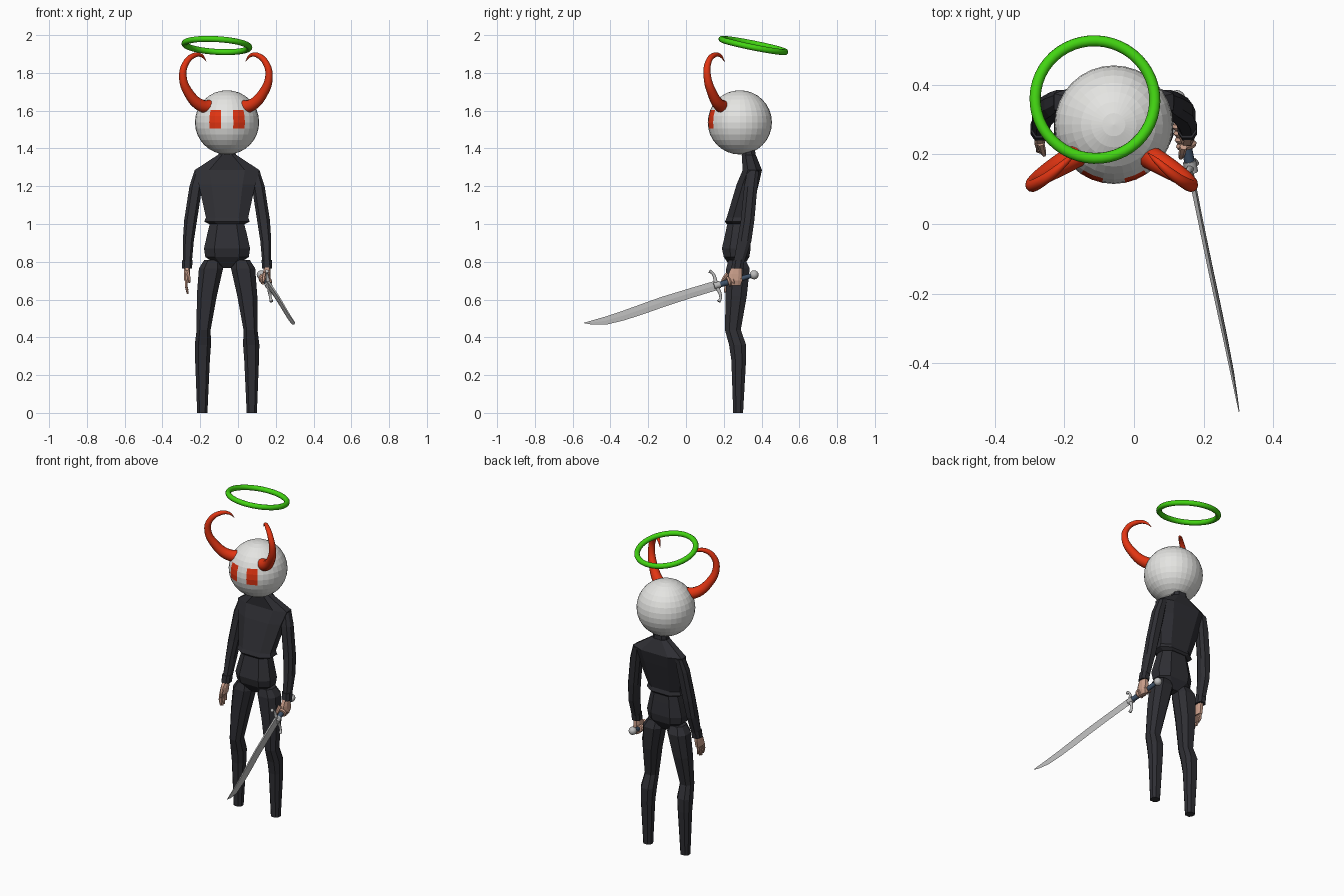
import bpy, bmesh, math
from mathutils import Matrix, Vector

if "Cube" in bpy.data.objects:
    bpy.data.objects.remove(bpy.data.objects["Cube"])

CX = -0.058  # centre line of the figure


def material(name, r, g, b):
    m = bpy.data.materials.new(name)
    m.diffuse_color = (r, g, b, 1)
    m.use_nodes = True
    m.node_tree.nodes["Principled BSDF"].inputs["Base Color"].default_value = m.diffuse_color
    return m


WHITE = material("head white", 0.78, 0.78, 0.76)
BLACK = material("suit black", 0.028, 0.028, 0.034)
RED = material("red", 0.76, 0.035, 0.006)
GREEN = material("halo green", 0.055, 0.66, 0.006)
SKIN = material("skin", 0.60, 0.35, 0.26)
STEEL = material("steel", 0.50, 0.50, 0.50)
BLUE = material("grip blue", 0.05, 0.085, 0.14)


def skin_rings(name, rings, mat):
    """Bridge rings of equal point count and cap both ends."""
    bm = bmesh.new()
    vs = [[bm.verts.new(p) for p in ring] for ring in rings]
    n = len(vs[0])
    for a, b in zip(vs, vs[1:]):
        for i in range(n):
            j = (i + 1) % n
            bm.faces.new((a[i], a[j], b[j], b[i]))
    bm.faces.new(vs[0])
    bm.faces.new(vs[-1])
    bmesh.ops.recalc_face_normals(bm, faces=bm.faces)
    me = bpy.data.meshes.new(name)
    bm.to_mesh(me)
    bm.free()
    me.materials.append(mat)
    ob = bpy.data.objects.new(name, me)
    bpy.context.collection.objects.link(ob)
    return ob


OCTAGON = [(1, -.45), (1, .45), (.55, 1), (-.55, 1), (-1, .45), (-1, -.45), (-.55, -1), (.55, -1)]


def body_part(name, sections, mat, side=1):
    """Octagonal loft; section = (x offset, half width, y front, y back, z)."""
    rings = []
    for dx, hw, y0, y1, z in sections:
        rings.append([(CX + side * dx + hw * u, (y0 + y1) / 2 + (y1 - y0) / 2 * v, z) for u, v in OCTAGON])
    return skin_rings(name, rings, mat)


def tube(name, pts, radii, mat, res=3, bevel=2):
    """Smooth tube through the points with a radius at each."""
    cu = bpy.data.curves.new(name, 'CURVE')
    cu.dimensions = '3D'
    cu.bevel_depth = 1
    cu.bevel_resolution = bevel
    cu.resolution_u = res
    cu.use_fill_caps = True
    sp = cu.splines.new('BEZIER')
    sp.bezier_points.add(len(pts) - 1)
    for bp, p, r in zip(sp.bezier_points, pts, radii):
        bp.co = p
        bp.radius = r
        bp.handle_left_type = bp.handle_right_type = 'AUTO'
    cu.materials.append(mat)
    ob = bpy.data.objects.new(name, cu)
    bpy.context.collection.objects.link(ob)
    bpy.ops.object.select_all(action='DESELECT')
    ob.select_set(True)
    bpy.context.view_layer.objects.active = ob
    bpy.ops.object.convert(target='MESH')
    bpy.ops.object.shade_smooth_by_angle(angle=math.radians(50))


# Head, with the two eyes painted on its faces by angle
bpy.ops.mesh.primitive_uv_sphere_add(segments=32, ring_count=16, radius=0.17, location=(CX, 0.285, 1.538))
head = bpy.context.object
head.name = "head"
head.data.materials.append(WHITE)
head.data.materials.append(RED)
for f in head.data.polygons:
    c = f.center
    turn = abs(math.degrees(math.atan2(c.x, -c.y)))
    tilt = math.degrees(math.asin(c.z / c.length))
    if 11.25 < turn < 33.75 and -11.25 < tilt < 22.5:
        f.material_index = 1

# Halo, tipped back
bpy.ops.mesh.primitive_torus_add(major_radius=0.172, minor_radius=0.016, major_segments=48, minor_segments=12)
halo = bpy.context.object
halo.name = "halo"
halo.matrix_world = Matrix.Translation((-0.112, 0.357, 1.945)) @ \
    Vector((0.06, 0.2, 1)).to_track_quat('Z', 'Y').to_matrix().to_4x4()
halo.data.materials.append(GREEN)
bpy.ops.object.shade_smooth_by_angle(angle=math.radians(50))

# Torso with flared hem, neck and pelvis
body_part("torso", [(0, .050, .295, .370, 1.365), (0, .172, .300, .402, 1.285), (0, .150, .268, .385, 1.21),
                    (0, .112, .216, .338, 1.035), (0, .120, .206, .345, 1.012), (0, .095, .215, .335, 1.00)], BLACK)
body_part("neck", [(0, .042, .300, .365, 1.42), (0, .048, .297, .368, 1.35)], BLACK)
body_part("pelvis", [(0, .090, .220, .330, 1.005), (0, .104, .208, .335, .95), (0, .122, .190, .342, .87),
                     (0, .115, .200, .335, .825), (0, .030, .240, .300, .768)], BLACK)

horn = [(.07, .215, 1.62), (.13, .18, 1.627), (.195, .14, 1.69), (.228, .113, 1.78),
        (.213, .116, 1.85), (.17, .145, 1.892), (.13, .18, 1.892), (.103, .205, 1.86)]
for s, word in ((-1, "left"), (1, "right")):
    # Curled horns
    tube(word + "_horn", [(CX - .006 + s * x, y, z) for x, y, z in horn],
         [.036, .033, .026, .020, .017, .014, .009, .001], RED, 6, 4)
    # Legs
    body_part(word + "_leg", [(.075, .045, .225, .315, .81), (.085, .064, .213, .337, .765), (.107, .053, .210, .322, .62),
                              (.124, .037, .206, .290, .44), (.128, .043, .228, .318, .36),
                              (.130, .039, .240, .318, .28), (.131, .027, .250, .302, 0)], BLACK, s)
    # Sleeves and cuffs
    body_part(word + "_arm", [(.148, .025, .325, .385, 1.28), (.165, .034, .308, .378, 1.20), (.193, .034, .290, .362, 1.02),
                              (.205, .029, .272, .346, .91), (.210, .024, .252, .310, .80)], BLACK, s)
    body_part(word + "_cuff", [(.210, .027, .247, .310, .81), (.212, .027, .240, .303, .765)], BLACK, s)

# Open left hand
body_part("left_palm", [(.212, .016, .250, .290, .78), (.212, .016, .222, .287, .74), (.213, .014, .208, .280, .70)], SKIN, -1)
for i in range(4):
    y = .217 + .018 * i
    tip = (.638, .630, .634, .65)[i]
    tube("left_finger", [(CX - .213, y, .71), (CX - .216, y - .006, .672), (CX - .208, y - .010, tip)], [.009, .008, .005], SKIN, 3, 1)
tube("left_thumb", [(CX - .21, .232, .75), (CX - .203, .207, .72), (CX - .200, .198, .69)], [.011, .009, .006], SKIN, 3, 1)

# Sword frame: x along the blade, y toward its back, z across it
a = Vector((.139, -.70, -.197)).normalized()
u = Vector((-.02, -.065, .155))
u = (u - a * u.dot(a)).normalized()
M = Matrix((a, u, a.cross(u))).transposed().to_4x4()
M.translation = (.163, .159, .674)


def at(x, y, z=0):
    return M @ Vector((x, y, z))


# Curved wedge-shaped blade: station, back, edge, half thickness
stations = [(0, .025, -.025, .006), (.15, .023, -.028, .005), (.3, .02, -.034, .0045), (.42, .012, -.042, .004),
            (.53, .004, -.046, .0035), (.63, 0, -.042, .003), (.70, 0, -.022, .002), (.738, 0, -.003, .001)]
skin_rings("blade", [[at(x, t, -h), at(x, t, h), at(x, (t + b) / 2, h), at(x, b, 0), at(x, (t + b) / 2, -h)]
                     for x, t, b, h in stations], STEEL)

# Hilt
tube("guard", [at(.012, -.086), at(-.004, -.07), at(-.002, 0), at(-.002, .07), at(.012, .084)],
     [.010, .007, .012, .007, .010], STEEL, 4)
tube("guard_collar", [at(-.022, 0), at(.012, 0)], [.019, .019], STEEL)
tube("grip", [at(-.195, 0), at(-.10, 0), at(-.015, 0)], [.012, .016, .015], BLUE, 4)
bpy.ops.mesh.primitive_uv_sphere_add(segments=16, ring_count=8, radius=.024, location=at(-.213, 0))
bpy.context.object.name = "pommel"
bpy.context.object.data.materials.append(STEEL)
bpy.ops.object.shade_smooth()

# Right hand closed round the grip
body_part("right_palm", [(.212, .016, .245, .295, .78), (.210, .021, .225, .297, .735), (.213, .018, .222, .296, .70),
                         (.210, .012, .230, .290, .675)], SKIN)
for i in range(4):
    ring = [math.radians(-20 + 60 * k) for k in range(6)]
    tube("right_finger", [at(-.072 - .020 * i, .021 * math.sin(t), .021 * math.cos(t)) for t in ring],
         [.009, .010, .010, .010, .009, .006], SKIN, 3, 1)
tube("right_thumb", [at(-.08, .045), at(-.055, .028, .012), at(-.04, .012, .02)], [.011, .010, .007], SKIN, 3, 1)
